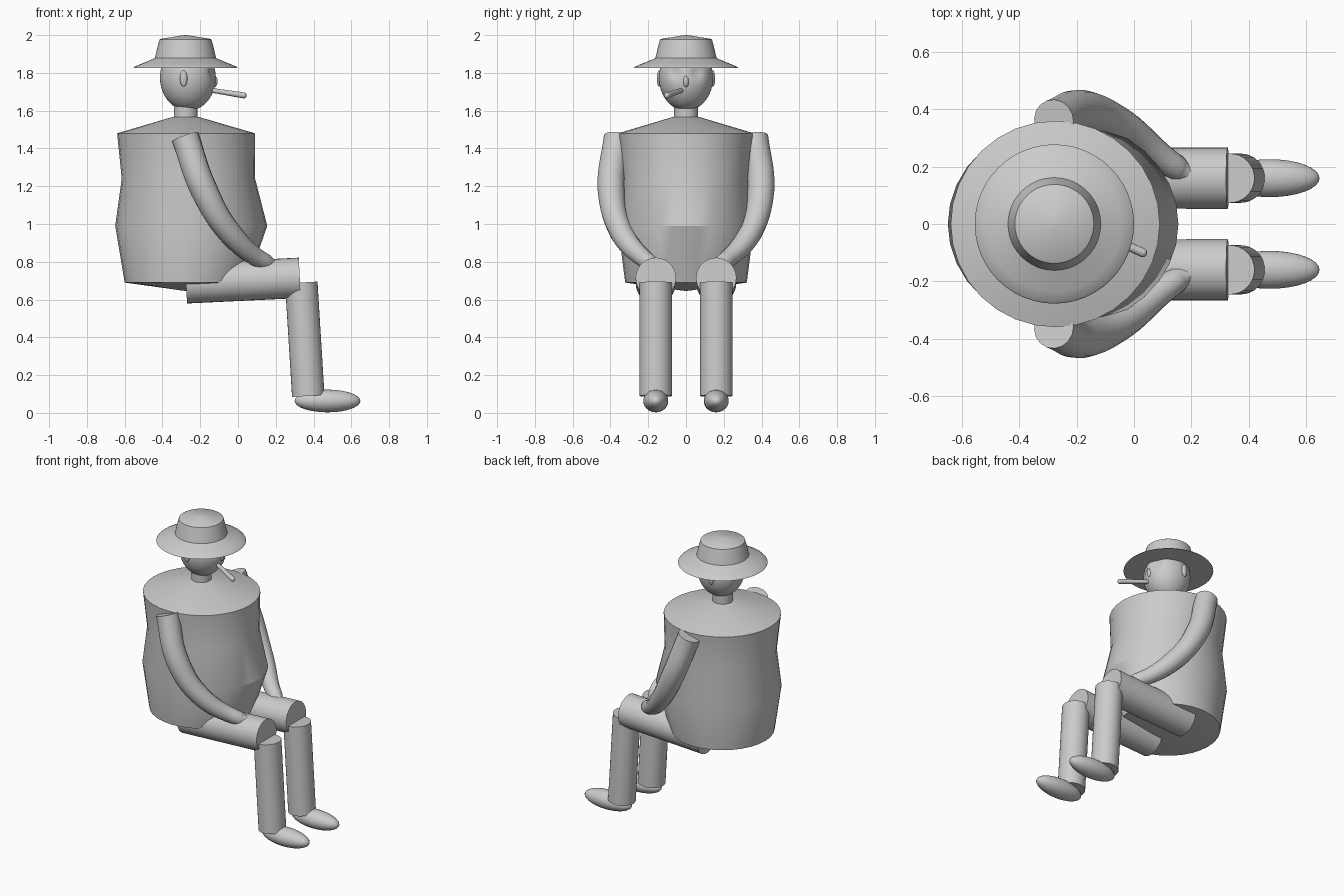
import bpy, bmesh, math
from mathutils import Vector

if "Cube" in bpy.data.objects:
    bpy.data.objects.remove(bpy.data.objects["Cube"])


def finish(ob, angle=40):
    bpy.ops.object.select_all(action='DESELECT')
    ob.select_set(True)
    bpy.context.view_layer.objects.active = ob
    bpy.ops.object.shade_smooth_by_angle(angle=math.radians(angle))
    return ob


def lathe(name, sections, n=40, angle=40):
    """Stacked elliptical rings (centre x, z, x radius, y radius); zero radius = pole."""
    bm = bmesh.new()
    rings = []
    for cx, z, rx, ry in sections:
        if rx == 0:
            rings.append([bm.verts.new((cx, 0, z))])
        else:
            rings.append([bm.verts.new((cx + rx * math.cos(2 * math.pi * i / n),
                                        ry * math.sin(2 * math.pi * i / n), z)) for i in range(n)])
    for a, b in zip(rings, rings[1:]):
        for i in range(n):
            vs = [a[i % len(a)], a[(i + 1) % len(a)], b[(i + 1) % len(b)], b[i % len(b)]]
            bm.faces.new(list(dict.fromkeys(vs)))
    bmesh.ops.recalc_face_normals(bm, faces=bm.faces)
    me = bpy.data.meshes.new(name)
    bm.to_mesh(me)
    bm.free()
    ob = bpy.data.objects.new(name, me)
    bpy.context.collection.objects.link(ob)
    return finish(ob, angle)


def rod(name, a, b, r1, r2, n=32):
    a, b = Vector(a), Vector(b)
    bpy.ops.mesh.primitive_cone_add(vertices=n, radius1=r1, radius2=r2, depth=(b - a).length,
                                    location=(a + b) / 2,
                                    rotation=(b - a).to_track_quat('Z', 'Y').to_euler())
    ob = bpy.context.object
    ob.name = name
    return finish(ob)


def ball(name, loc, size, seg=32, rings=20):
    bpy.ops.mesh.primitive_uv_sphere_add(segments=seg, ring_count=rings, radius=1, location=loc)
    ob = bpy.context.object
    ob.name = name
    ob.scale = size
    bpy.ops.object.transform_apply(location=False, rotation=False, scale=True)
    return finish(ob, 60)


def tube(name, pts):
    """Tapered smooth tube through (x, y, z, radius) points."""
    cu = bpy.data.curves.new(name, 'CURVE')
    cu.dimensions = '3D'
    cu.bevel_depth = 1
    cu.bevel_resolution = 6
    cu.use_fill_caps = True
    cu.resolution_u = 8
    sp = cu.splines.new('BEZIER')
    sp.bezier_points.add(len(pts) - 1)
    for p, (x, y, z, r) in zip(sp.bezier_points, pts):
        p.co = (x, y, z)
        p.radius = r
        p.handle_left_type = p.handle_right_type = 'AUTO'
    ob = bpy.data.objects.new(name, cu)
    bpy.context.collection.objects.link(ob)
    bpy.ops.object.select_all(action='DESELECT')
    ob.select_set(True)
    bpy.context.view_layer.objects.active = ob
    bpy.ops.object.convert(target='MESH')
    return finish(bpy.context.object)


# torso with belly
lathe("torso", [(-.275, .645, 0, 0), (-.275, .69, .325, .322), (-.2475, .99, .4025, .36),
                (-.2625, 1.24, .353, .335), (-.275, 1.48, .365, .36),
                (-.277, 1.565, .075, .075), (-.277, 1.57, 0, 0)], n=32, angle=30)
rod("neck", (-.277, 0, 1.54), (-.277, 0, 1.65), .063, .063)

# head with sunken eyes
head = ball("head", (-.265, 0, 1.775), (.148, .143, .175), 48, 32)
for v in head.data.vertices:
    for s in (-1, 1):
        d = (v.co - Vector((.13, s * .055, .025))).length
        v.co.x -= .018 * math.exp(-(d / .03) ** 2)
ball("nose", (-.128, 0, 1.755), (.02, .016, .032), 16, 12)

# cigar
rod("cigar", (-.15, -.02, 1.709), (.03, -.1, 1.681), .012, .016, 16)
ball("cigar_tip", (.03, -.1, 1.681), (.016, .016, .016), 16, 12)

# hat
hx = -.278
lathe("hat", [(hx, z, r, r) for z, r in
              [(1.825, 0), (1.825, .278), (1.832, .272), (1.848, .235), (1.862, .2), (1.878, .162),
               (1.93, .15), (1.976, .138), (1.98, .132), (1.998, .02), (2.0, 0)]], n=48, angle=35)

for s, side in ((-1, "right"), (1, "left")):
    # ear
    ball(side + "_ear", (-.288, s * .142, 1.77), (.02, .012, .043), 16, 12)
    # arm
    tube(side + "_arm", [(-.28, s * .362, 1.462, .073), (-.18, s * .396, 1.18, .072),
                         (-.04, s * .338, .95, .062), (.15, s * .195, .795, .045),
                         (.2, s * .17, .782, .026)])
    # leg and foot
    y = s * .16
    rod(side + "_thigh", (-.275, y, .685), (.327, y, .715), .106, .107)
    rod(side + "_shin", (.335, y, .69), (.372, y, .09), .086, .086)
    ball(side + "_foot", (.474, y, .063), (.174, .066, .06))
